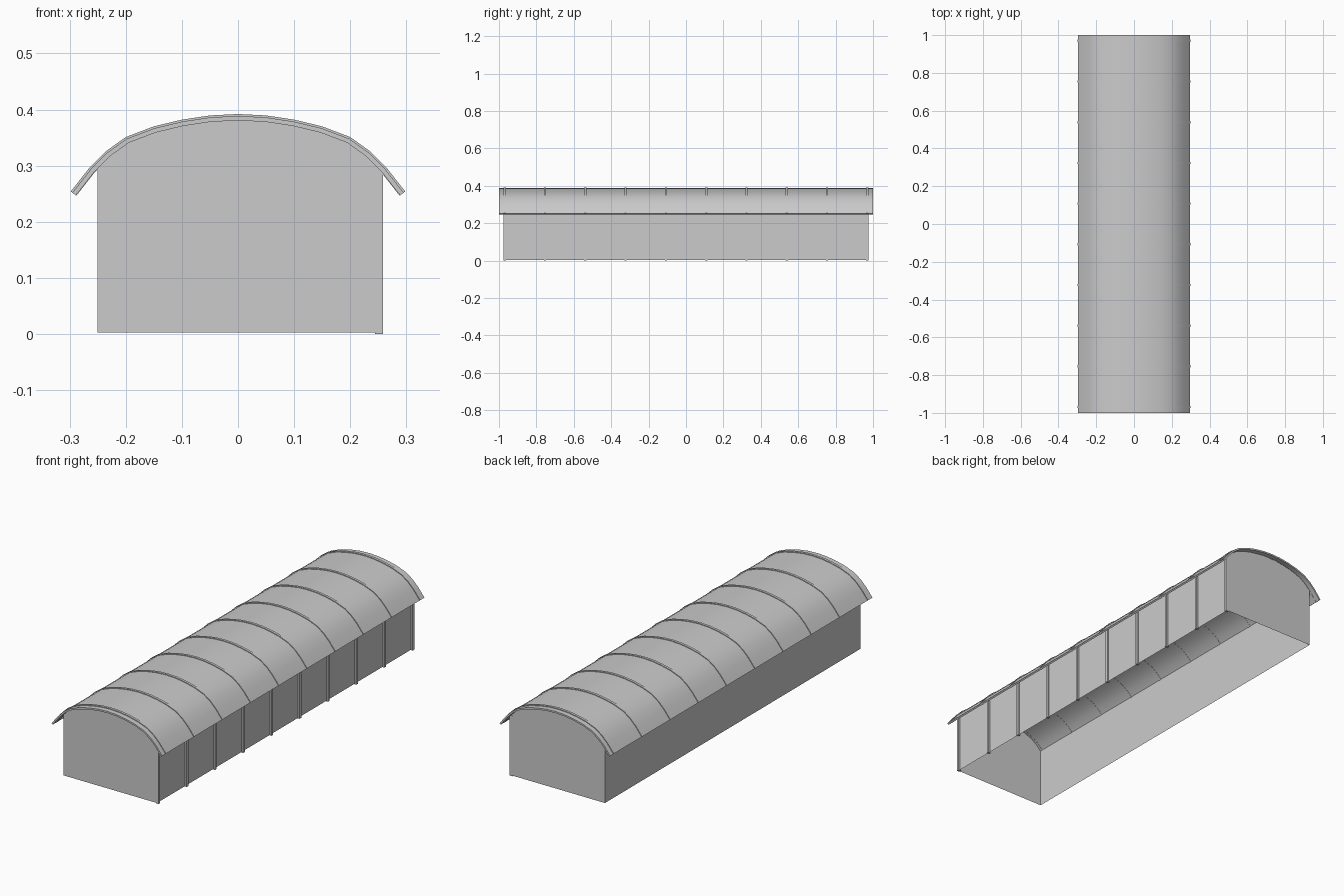
import bpy
from mathutils import Vector

if "Cube" in bpy.data.objects:
    bpy.data.objects.remove(bpy.data.objects["Cube"])

# Right half of the roof's outer curve (x, z), mirrored for the left
HALF = [(0, .392), (.05, .3895), (.1, .382), (.15, .370), (.2, .351),
        (.235, .326), (.265, .296), (.298, .254)]
CURVE = [Vector((-x, z)) for x, z in reversed(HALF[1:])] + [Vector(p) for p in HALF]


def offset(d):
    """Roof curve moved inward by d."""
    out = []
    for i, p in enumerate(CURVE):
        t = (CURVE[min(i + 1, len(CURVE) - 1)] - CURVE[max(i - 1, 0)]).normalized()
        out.append(p + Vector((t.y, -t.x)) * d)
    return out


def height_at(curve, x):
    for a, b in zip(curve, curve[1:]):
        if a.x <= x <= b.x:
            return a.y + (b.y - a.y) * (x - a.x) / (b.x - a.x)


def mesh_object(name, verts, faces):
    me = bpy.data.meshes.new(name)
    me.from_pydata(verts, [], faces)
    ob = bpy.data.objects.new(name, me)
    bpy.context.collection.objects.link(ob)
    return ob


def arch(name, d_out, d_in, y0, y1):
    """Solid arched strip between two offsets of the roof curve."""
    o, i = offset(d_out), offset(d_in)
    n = len(o)
    verts = [(p.x, y, p.y) for y in (y0, y1) for c in (o, i) for p in c]
    faces = []
    for k in range(n - 1):
        a, b, c, d = k, n + k, 2 * n + k, 3 * n + k
        faces += [(a, a + 1, c + 1, c), (b, d, d + 1, b + 1),
                  (a, b, b + 1, a + 1), (c, c + 1, d + 1, d)]
    faces += [(0, 2 * n, 3 * n, n), (n - 1, 2 * n - 1, 4 * n - 1, 3 * n - 1)]
    ob = mesh_object(name, verts, faces)
    bpy.ops.object.select_all(action='DESELECT')
    ob.select_set(True)
    bpy.context.view_layer.objects.active = ob
    bpy.ops.object.shade_smooth_by_angle(angle=0.6)
    return ob


# Arched roof shell
arch("roof", .0035, .0115, -1, 1)

# Hollow, open-bottomed body: side walls and arched end walls
W, L, Z0 = .25, .975, .003
under = offset(.0105)
eave = height_at(under, W)
ring = [(-W, Z0), (-W, eave)] + [(p.x, p.y) for p in under if abs(p.x) < W - .001] + [(W, eave), (W, Z0)]
m = len(ring)
mesh_object("walls", [(x, y, z) for y in (-L, L) for x, z in ring],
            [tuple(reversed(range(m))), tuple(range(m, 2 * m)),
             (0, 1, m + 1, m), (m - 2, m - 1, 2 * m - 1, 2 * m - 2)])

# Roof ribs, with matching posts on the right wall only
for k in range(10):
    y = -.969 + k * .2154
    arch(f"roof_rib_{k}", 0, .0125, y - .006, y + .006)
    bpy.ops.mesh.primitive_cube_add(size=1, location=(.251, y, .146))
    post = bpy.context.object
    post.name = f"wall_post_{k}"
    post.scale = (.014, .012, .292)
